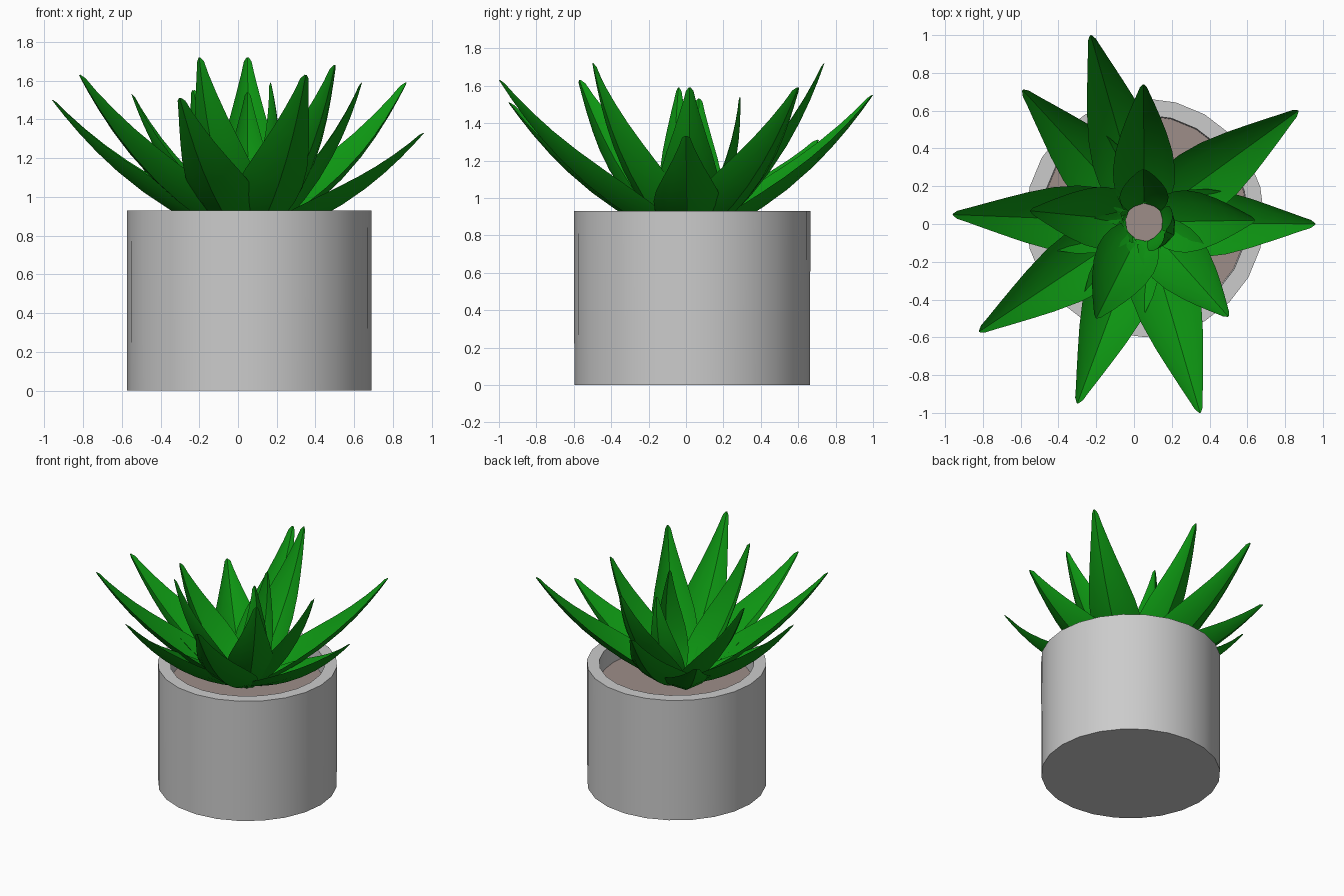
import bpy, bmesh, math
from mathutils import Vector

if "Cube" in bpy.data.objects:
    bpy.data.objects.remove(bpy.data.objects["Cube"])


def material(name, color):
    m = bpy.data.materials.new(name)
    m.diffuse_color = (*color, 1)
    m.use_nodes = True
    m.node_tree.nodes["Principled BSDF"].inputs["Base Color"].default_value = m.diffuse_color
    return m


def finish(name, bm, mat=None, angle=30):
    mesh = bpy.data.meshes.new(name)
    bm.to_mesh(mesh)
    bm.free()
    ob = bpy.data.objects.new(name, mesh)
    bpy.context.collection.objects.link(ob)
    if mat:
        mesh.materials.append(mat)
    bpy.ops.object.select_all(action='DESELECT')
    ob.select_set(True)
    bpy.context.view_layer.objects.active = ob
    bpy.ops.object.shade_smooth_by_angle(angle=math.radians(angle))
    return ob


POT = Vector((0.058, 0.033, 0))
SIDES = 24
SOIL_Z = 0.79


def lathe(profile):
    """Rings of (radius, z) around the pot axis, plus the list of rings."""
    bm = bmesh.new()
    rings = []
    for r, z in profile:
        rings.append([bm.verts.new(POT + Vector((r * math.cos(a), r * math.sin(a), z)))
                      for a in (2 * math.pi * i / SIDES for i in range(SIDES))])
    for lo, hi in zip(rings, rings[1:]):
        for i in range(SIDES):
            j = (i + 1) % SIDES
            bm.faces.new((lo[i], lo[j], hi[j], hi[i]))
    return bm, rings


# Pot: outer wall, flat rim, inner wall down to the soil, closed bottom
bm, rings = lathe([(0.63, 0), (0.632, 0.93), (0.545, 0.93), (0.54, SOIL_Z - 0.01)])
bm.faces.new(rings[0][::-1])
finish("pot", bm)

# Soil disc
bm, rings = lathe([(0.542, SOIL_Z)])
bm.faces.new(rings[0])
finish("soil", bm, material("soil", (0.34, 0.27, 0.25)))

# Leaves: channelled sheets with an outward keel, sweeping from the crown to a tip
CROWN = Vector((0.055, 0.01, SOIL_Z))
WIDTH = [(0, .66), (.1, .86), (.2, .97), (.31, 1), (.45, .92), (.6, .73),
         (.72, .54), (.83, .36), (.92, .21), (.98, .12), (1, .03)]
SECTION = [(-1, .55), (-.6, .22), (0, 0), (.6, .22), (1, .55)]
leaf_green = material("leaf_green", (0.004, 0.3, 0.006))


def leaf(name, tip, half_width):
    tip = Vector(tip)
    out = Vector((tip.x - CROWN.x, tip.y - CROWN.y, 0)).normalized()
    side = Vector((-out.y, out.x, 0))
    base = CROWN + out * 0.1
    chord = tip - base
    bulge = side.cross(chord)
    if bulge.dot(out) < 0:
        bulge = -bulge
    ctrl = base + chord * 0.45 + bulge * 0.15
    bm = bmesh.new()
    rows = []
    for t, w in WIDTH:
        p = base * (1 - t) ** 2 + ctrl * 2 * t * (1 - t) + tip * t * t
        tangent = ((ctrl - base) * (1 - t) + (tip - ctrl) * t).normalized()
        inward = tangent.cross(side)
        if inward.dot(bulge) > 0:
            inward = -inward
        rows.append([bm.verts.new(p + side * (u * w * half_width) + inward * (v * w * half_width))
                     for u, v in SECTION])
    for a, b in zip(rows, rows[1:]):
        for i in range(len(SECTION) - 1):
            bm.faces.new((a[i], a[i + 1], b[i + 1], b[i]))
    # the sheet's normals face the outside of the plant
    bm.normal_update()
    if sum(f.normal.dot(bulge) for f in bm.faces) < 0:
        bmesh.ops.reverse_faces(bm, faces=bm.faces[:])
    finish(name, bm, leaf_green, 35)


OUTER = [(-0.23, 1.0, 1.55), (0.87, 0.6, 1.59), (0.96, 0.0, 1.33), (-0.96, 0.05, 1.5),
         (-0.82, -0.57, 1.63), (-0.3, -0.95, 1.51), (0.35, -1.0, 1.63), (-0.59, 0.71, 1.31)]
MIDDLE = [(0.05, 0.74, 1.72), (0.5, -0.49, 1.68), (-0.2, -0.5, 1.72),
          (-0.55, 0.07, 1.53), (0.64, 0.02, 1.59)]
INNER = [(0.05, 0.29, 1.54), (0.17, -0.04, 1.59)]

for label, tips, hw in (("outer", OUTER, 0.18), ("middle", MIDDLE, 0.165), ("inner", INNER, 0.13)):
    for i, tip in enumerate(tips):
        leaf(f"{label}_leaf_{i + 1}", tip, hw)
